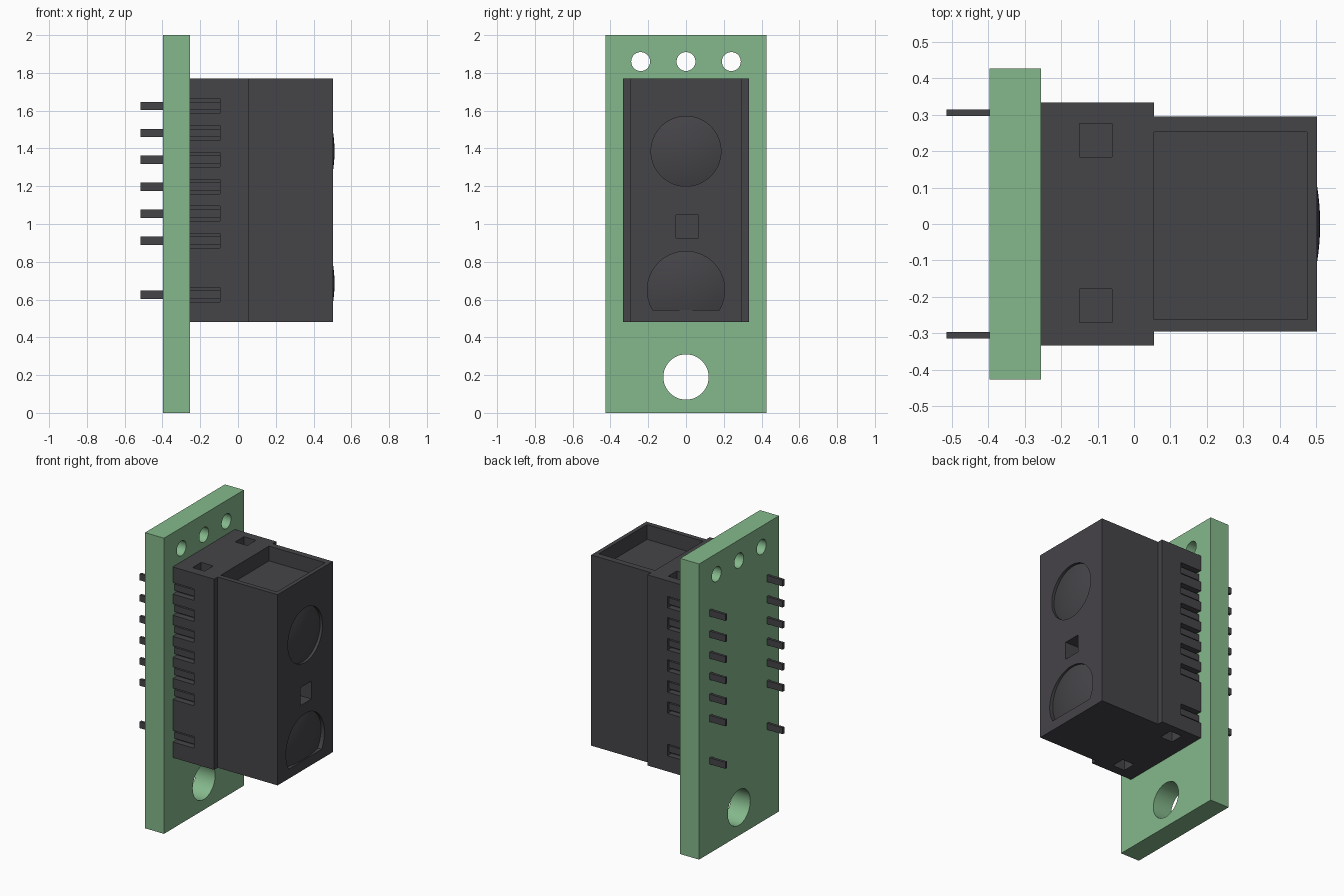
import bpy, bmesh
from math import sin, cos, pi, asin, radians

if "Cube" in bpy.data.objects:
    bpy.data.objects.remove(bpy.data.objects["Cube"])


def material(name, rgb):
    m = bpy.data.materials.new(name)
    m.diffuse_color = (*rgb, 1)
    m.use_nodes = True
    m.node_tree.nodes["Principled BSDF"].inputs["Base Color"].default_value = m.diffuse_color
    return m


GREEN = material("board_green", (0.235, 0.485, 0.262))
DARK = material("dark_plastic", (0.06, 0.057, 0.064))


def finish(name, bm, mat=None):
    bmesh.ops.recalc_face_normals(bm, faces=bm.faces)
    mesh = bpy.data.meshes.new(name)
    bm.to_mesh(mesh)
    bm.free()
    ob = bpy.data.objects.new(name, mesh)
    bpy.context.collection.objects.link(ob)
    if mat:
        mesh.materials.append(mat)
    return ob


def add_box(bm, x0, x1, y0, y1, z0, z1):
    vs = bmesh.ops.create_cube(bm, size=1)["verts"]
    for v in vs:
        v.co.x = x1 if v.co.x > 0 else x0
        v.co.y = y1 if v.co.y > 0 else y0
        v.co.z = z1 if v.co.z > 0 else z0


def add_prism(bm, points, offset):
    face = bm.faces.new([bm.verts.new(p) for p in points])
    new = bmesh.ops.extrude_face_region(bm, geom=[face])["geom"]
    for v in new:
        if isinstance(v, bmesh.types.BMVert):
            v.co += offset_vec(offset)


def offset_vec(o):
    from mathutils import Vector
    return Vector(o)


def circle(y, z, r, n=48):
    return [(y + r * cos(2 * pi * i / n), z + r * sin(2 * pi * i / n)) for i in range(n)]


def cut(ob, cutter):
    cutter.hide_render = True
    mod = ob.modifiers.new("cut", 'BOOLEAN')
    mod.operation = 'DIFFERENCE'
    mod.solver = 'EXACT'
    mod.object = cutter
    bpy.context.view_layer.objects.active = ob
    bpy.ops.object.modifier_apply(modifier=mod.name)
    bpy.data.objects.remove(cutter)


def smooth(ob):
    bpy.ops.object.select_all(action='DESELECT')
    ob.select_set(True)
    bpy.context.view_layer.objects.active = ob
    bpy.ops.object.shade_smooth_by_angle(angle=radians(30))


# Circuit board with one mounting hole and three wire holes
bm = bmesh.new()
add_box(bm, -0.397, -0.255, -0.427, 0.427, 0, 2)
board = finish("circuit_board", bm, GREEN)
bm = bmesh.new()
for y, z, r in [(0, 0.19, 0.12), (-0.24, 1.86, 0.05), (0, 1.86, 0.05), (0.24, 1.86, 0.05)]:
    add_prism(bm, [(-0.5, a, b) for a, b in circle(y, z, r)], (0.4, 0, 0))
cut(board, finish("board_cutter", bm))
smooth(board)

# Sensor housing: stepped outline extruded upward
X0, X1, X2, Z0, Z1 = -0.255, 0.055, 0.503, 0.48, 1.77
half = [(X0, -0.333), (X1, -0.333), (X1, -0.295), (X2, -0.295)]
outline = half + [(x, -y) for x, y in reversed(half)]
bm = bmesh.new()
add_prism(bm, [(x, y, Z0) for x, y in outline], (0, 0, Z1 - Z0))
housing = finish("sensor_housing", bm, DARK)

# Lens outlines: full circle on top, circle with a flat bottom below
upper = circle(0, 1.385, 0.185, 64)
R, ZC, FLAT = 0.205, 0.65, 0.545
a0 = -asin((ZC - FLAT) / R)
arc = [a0 + (pi - 2 * a0) * i / 48 for i in range(49)]
lower = [(R * cos(a), ZC + R * sin(a)) for a in arc]
lower += [(-lower[0][0] + 2 * lower[0][0] * i / 12, FLAT) for i in range(1, 12)]

# Housing openings
PIN_Z = [1.625, 1.482, 1.34, 1.197, 1.055, 0.912, 0.625]
bm = bmesh.new()
add_box(bm, X1, 0.475, -0.262, 0.253, Z1 - 0.1, Z1 + 0.1)
add_box(bm, 0.4, 0.6, -0.052, 0.066, 0.927, 1.047)
for y in (-0.225, 0.23):
    add_box(bm, -0.15, -0.06, y - 0.046, y + 0.046, Z1 - 0.1, Z1 + 0.1)
    add_box(bm, -0.15, -0.06, y - 0.046, y + 0.046, Z0 - 0.1, Z0 + 0.1)
for z in PIN_Z:
    add_box(bm, -0.35, -0.095, 0.29, 0.4, z - 0.039, z + 0.039)
    add_box(bm, -0.35, -0.095, -0.4, -0.29, z - 0.039, z + 0.039)
for pts in (upper, lower):
    add_prism(bm, [(X2 - 0.05, y, z) for y, z in pts], (0.1, 0, 0))
cut(housing, finish("housing_cutter", bm))


# Shallow domed lenses sitting in their pockets
def lens(name, pts, zc, rings=10):
    bm = bmesh.new()
    apex = 0.511
    tip = bm.verts.new((apex, 0, zc))
    prev = None
    n = len(pts)
    for k in range(1, rings + 1):
        t = k / rings
        ring = []
        for y, z in pts:
            dy, dz = y * t, (z - zc) * t
            ring.append(bm.verts.new((apex - (dy * dy + dz * dz) / 1.3, dy, zc + dz)))
        for i in range(n):
            j = (i + 1) % n
            if prev:
                bm.faces.new((prev[i], ring[i], ring[j], prev[j]))
            else:
                bm.faces.new((tip, ring[i], ring[j]))
        prev = ring
    bmesh.ops.recalc_face_normals(bm, faces=bm.faces)
    bm.faces.ensure_lookup_table()
    ob = finish(name, bm, DARK)
    if ob.data.polygons[0].normal.x < 0:
        ob.data.flip_normals()
    smooth(ob)


lens("upper_lens", upper, 1.385)
lens("lower_lens", lower, 0.685)

# Two rows of pins through the board
for side, name in ((1, "left_pins"), (-1, "right_pins")):
    bm = bmesh.new()
    for z in PIN_Z:
        y0, y1 = sorted((side * 0.297, side * 0.315))
        add_box(bm, -0.515, -0.095, y0, y1, z - 0.022, z + 0.022)
    finish(name, bm, DARK)

# Centre the whole model on x
